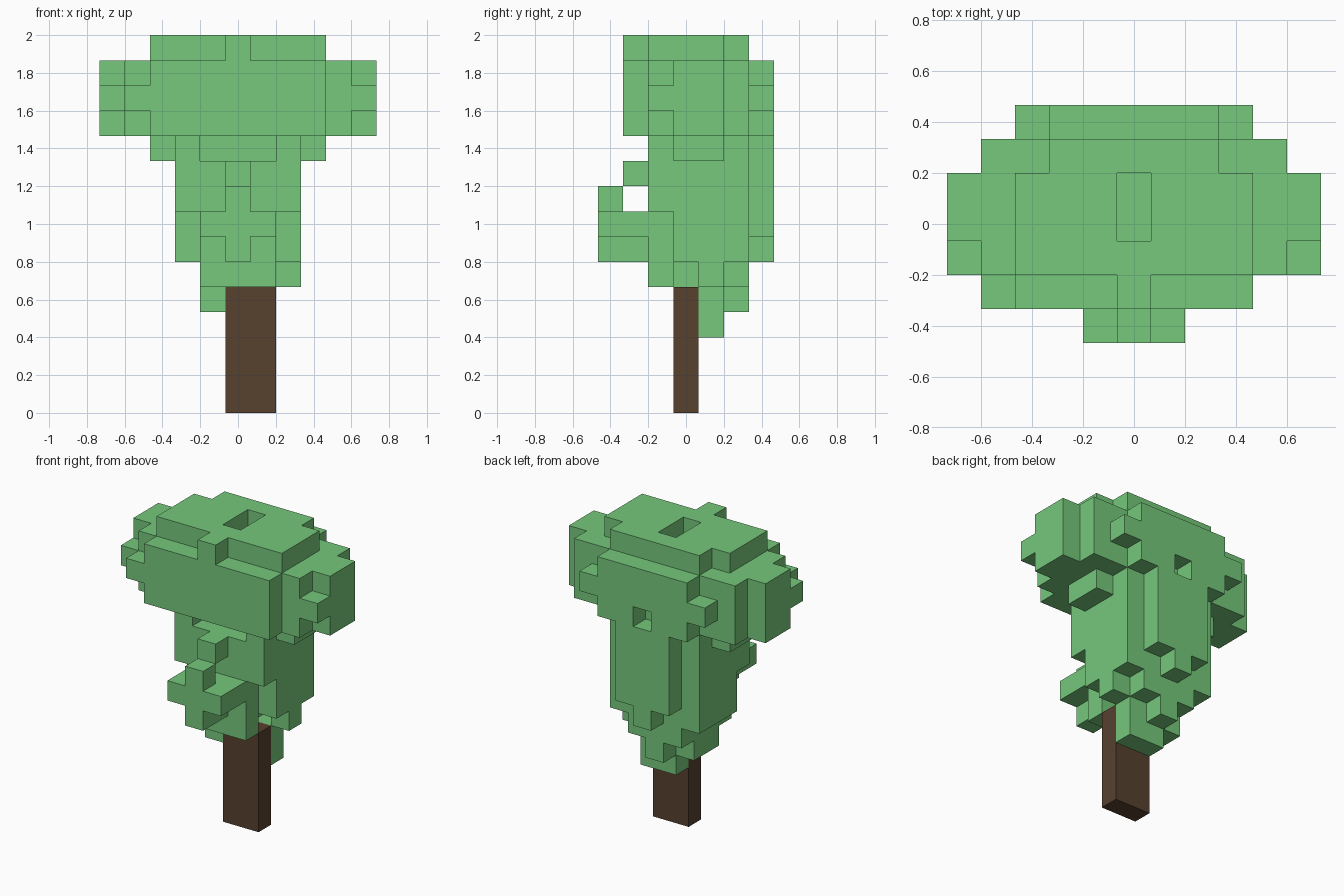
import bpy, bmesh
from mathutils import Vector

if "Cube" in bpy.data.objects:
    bpy.data.objects.remove(bpy.data.objects["Cube"])

U = 2 / 15  # edge length of one voxel


def block(i, j, k):
    """Set of cells for inclusive index ranges in x, y, z (x and y centred on 0)."""
    r = lambda v: range(v[0], v[1] + 1) if isinstance(v, tuple) else (v,)
    return {(a, b, c) for a in r(i) for b in r(j) for c in r(k)}


def voxel_object(name, cells, color):
    """Mesh of the exposed faces of a set of cells."""
    bm = bmesh.new()
    for c in cells:
        centre = Vector((c[0], c[1], c[2] + 0.5))
        for axis in range(3):
            for s in (-1, 1):
                n = [0, 0, 0]
                n[axis] = s
                if tuple(a + b for a, b in zip(c, n)) in cells:
                    continue
                n = Vector(n) * 0.5
                u = Vector((n.y, n.z, n.x))
                v = n.cross(u) * 2
                corners = [centre + n + p for p in (-u - v, u - v, u + v, v - u)]
                bm.faces.new([bm.verts.new(p * U) for p in corners])
    bmesh.ops.remove_doubles(bm, verts=bm.verts, dist=0.001)
    for f in bm.faces:
        f.smooth = False
    bm.normal_update()
    mesh = bpy.data.meshes.new(name)
    bm.to_mesh(mesh)
    bm.free()
    mat = bpy.data.materials.new(name + "_color")
    mat.diffuse_color = color
    mat.use_nodes = True
    mat.node_tree.nodes["Principled BSDF"].inputs["Base Color"].default_value = mat.diffuse_color
    mesh.materials.append(mat)
    obj = bpy.data.objects.new(name, mesh)
    bpy.context.collection.objects.link(obj)
    return obj


# Trunk
voxel_object("trunk", block((0, 1), 0, (0, 4)), (0.095, 0.053, 0.028, 1))

leaves = set()

# Top cap
leaves |= block((-3, 3), (-1, 1), 14) | block((-2, 2), 2, 14) | block(0, -2, 14)
leaves -= block(0, (0, 1), 14)

# Wide crown, three voxels tall, with single-voxel bumps at mid height
for j, half in ((-2, 3), (-1, 4), (0, 5), (1, 5), (2, 4), (3, 2)):
    leaves |= block((-half, half), j, (11, 13))
for i, j in ((-4, -2), (-5, -1), (5, -1), (-3, 3), (3, 3)):
    leaves |= block(i, j, 12)
leaves -= block(0, 3, 11)

# Body below the crown
leaves |= block((-3, 3), (0, 1), 10)
leaves |= block((-2, 2), (-1, 2), (8, 10)) | block((-2, 2), (0, 2), (6, 7))
leaves -= block((-1, 1), -1, 10)
leaves |= block((-1, 1), -1, (5, 7))
leaves |= block((-1, 1), 3, (7, 10)) | block(0, 3, 6)

# Front tuft
leaves |= block((-1, 1), (-3, -2), 7) | block(0, (-3, -2), 6)
leaves |= block(0, -3, 8) | block(0, -2, 9)

# Ragged underside around the trunk
leaves |= block((-1, 0), (0, 1), 5) | block(2, 1, 5) | block((-1, 1), 2, 5)
leaves |= block(-1, 0, 4) | block((-1, 1), 1, 4) | block(0, 2, 4)
leaves |= block((0, 1), 1, 3)

voxel_object("foliage", leaves, (0.18, 0.58, 0.20, 1))
